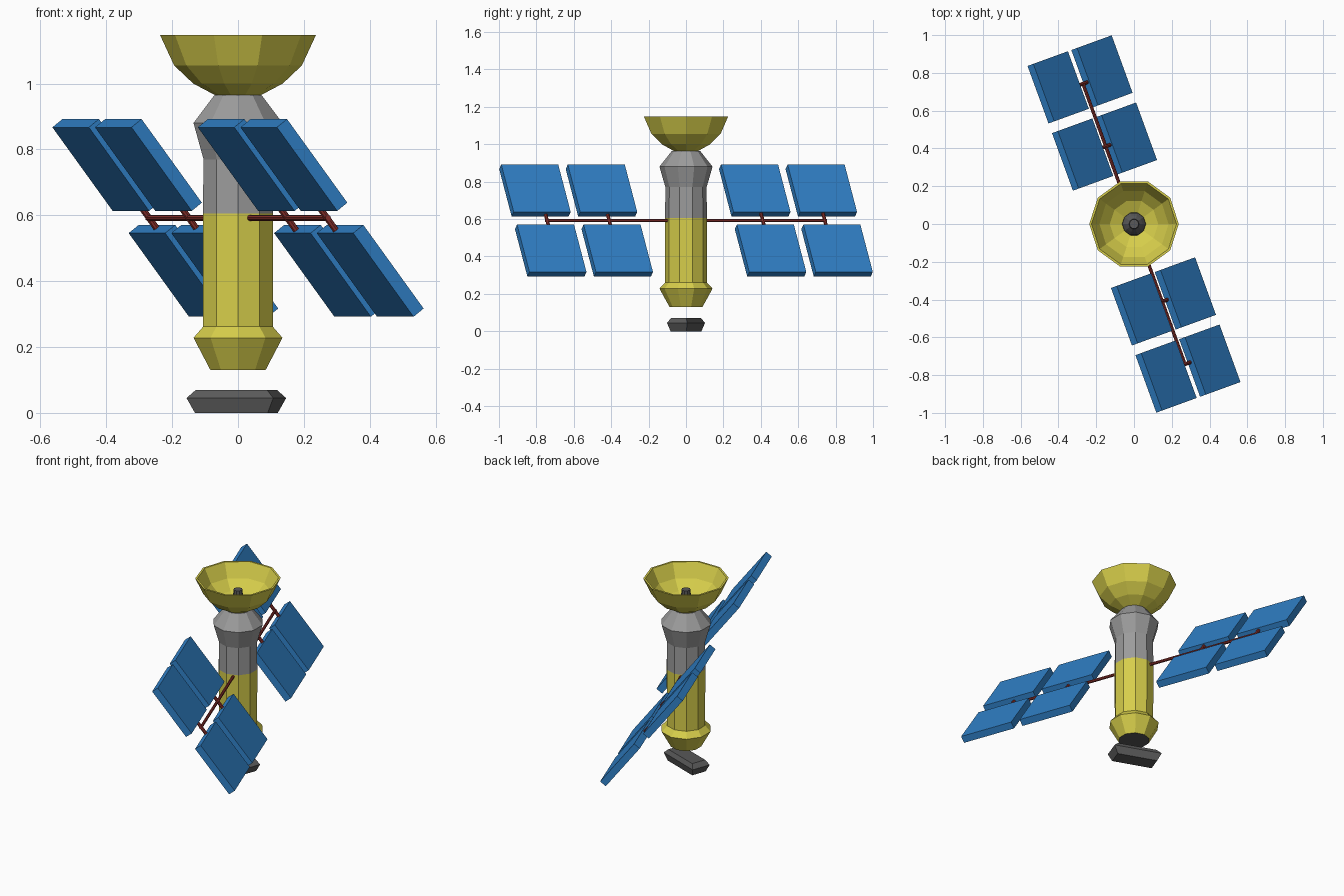
import bpy, bmesh, math
from mathutils import Matrix, Vector

cube = bpy.data.objects.get("Cube")
if cube:
    bpy.data.objects.remove(cube)


def material(name, rgb):
    m = bpy.data.materials.new(name)
    m.use_nodes = True
    m.diffuse_color = (*rgb, 1)
    m.node_tree.nodes["Principled BSDF"].inputs["Base Color"].default_value = (*rgb, 1)
    return m


YELLOW = material("yellow", (0.68, 0.62, 0.07))
GREY = material("grey", (0.33, 0.33, 0.33))
DARK = material("dark grey", (0.10, 0.10, 0.10))
BLUE = material("panel blue", (0.03, 0.22, 0.58))
RED = material("boom red", (0.26, 0.03, 0.025))


def finish(name, bm, mats):
    bmesh.ops.recalc_face_normals(bm, faces=bm.faces)
    me = bpy.data.meshes.new(name)
    bm.to_mesh(me)
    bm.free()
    for m in mats:
        me.materials.append(m)
    ob = bpy.data.objects.new(name, me)
    bpy.context.collection.objects.link(ob)
    return ob


def lathe(name, profile, mats, phase=0.0, sides=10):
    """Closed faceted solid of revolution from (radius, z) pairs."""
    bm = bmesh.new()
    rings = []
    for r, z in profile:
        angles = [phase + 2 * math.pi * i / sides for i in range(sides)]
        rings.append([bm.verts.new((r * math.cos(a), r * math.sin(a), z)) for a in angles])
    for lo, hi in zip(rings, rings[1:]):
        for i in range(sides):
            j = (i + 1) % sides
            bm.faces.new((lo[i], lo[j], hi[j], hi[i]))
    bm.faces.new(rings[0])
    bm.faces.new(rings[-1])
    return finish(name, bm, mats)


def frame(u, w, n, centre):
    """Matrix with the given axes and origin."""
    m = Matrix((u, w, n)).transposed().to_4x4()
    m.translation = centre
    return m


def box(name, size, matrix, mat):
    bm = bmesh.new()
    bmesh.ops.create_cube(bm, size=1, matrix=matrix @ Matrix.Diagonal((*size, 1)))
    return finish(name, bm, [mat])


def rod(name, radius, length, matrix, mat):
    bm = bmesh.new()
    bmesh.ops.create_cone(bm, cap_ends=True, segments=8, radius1=radius,
                          radius2=radius, depth=length, matrix=matrix)
    return finish(name, bm, [mat])


# Main hull: yellow lower half, grey upper half, dark underside
hull = lathe("hull", [(0.088, 0.13), (0.142, 0.228), (0.111, 0.262), (0.112, 0.605),
                      (0.110, 0.77), (0.142, 0.88), (0.075, 0.965)],
             [YELLOW, GREY, DARK], phase=math.pi / 2)
for f in hull.data.polygons:
    if f.center.z > 0.605:
        f.material_index = 1
    elif f.center.z < 0.135:
        f.material_index = 2

# Dish antenna, outside then over the rim and down the inside
lathe("dish", [(0.07, 0.965), (0.136, 1.0), (0.194, 1.055), (0.237, 1.148),
               (0.225, 1.148), (0.183, 1.065), (0.128, 1.012), (0.062, 0.985)], [YELLOW])
lathe("dish_feed", [(0.063, 0.98), (0.062, 1.0), (0.045, 1.025),
                    (0.027, 1.045), (0.025, 1.08)], [DARK])

# Chamfered block below the hull
bm = bmesh.new()
rings = []
for sx, sy, z in ((0.235, 0.09, 0.0), (0.28, 0.115, 0.045), (0.23, 0.087, 0.07)):
    rings.append([bm.verts.new((x * sx / 2, y * sy / 2, z))
                  for x, y in ((-1, -1), (1, -1), (1, 1), (-1, 1))])
for lo, hi in zip(rings, rings[1:]):
    for i in range(4):
        j = (i + 1) % 4
        bm.faces.new((lo[i], lo[j], hi[j], hi[i]))
bm.faces.new(rings[0])
bm.faces.new(rings[-1])
block = finish("lower_block", bm, [DARK])
block.rotation_euler.z = math.radians(-20)
block.location.x = -0.005

# Solar wing axes: u along the boom, w down the panel slope, n panel normal
A, T = math.radians(20), math.radians(52.5)
UP = Vector((0, 0, 1))
u = Vector((math.sin(A), -math.cos(A), 0))
v = Vector((math.cos(A), math.sin(A), 0))
w = v * math.cos(T) - UP * math.sin(T)
n = v * math.sin(T) + UP * math.cos(T)
hub = Vector((0, 0, 0.592))

# Boom running through the hull
rod("boom", 0.009, 1.60, frame(w, n, u, hub), RED)

# Panels in pairs above and below the boom, joined by short struts
for side, sign in (("front", 1), ("back", -1)):
    for place, dist, strut in (("inner", 0.4385, 0.437), ("outer", 0.817, 0.79)):
        base = hub + v * 0.0065 * sign
        for level, k in (("upper", -1), ("lower", 1)):
            centre = base + u * dist * sign + w * 0.2025 * k
            box(f"{side}_{place}_{level}_panel", (0.324, 0.32, 0.041),
                frame(u, w, n, centre), BLUE)
        rod(f"{side}_{place}_strut", 0.010, 0.10,
            frame(n, u, w, hub + u * strut * sign), RED)
